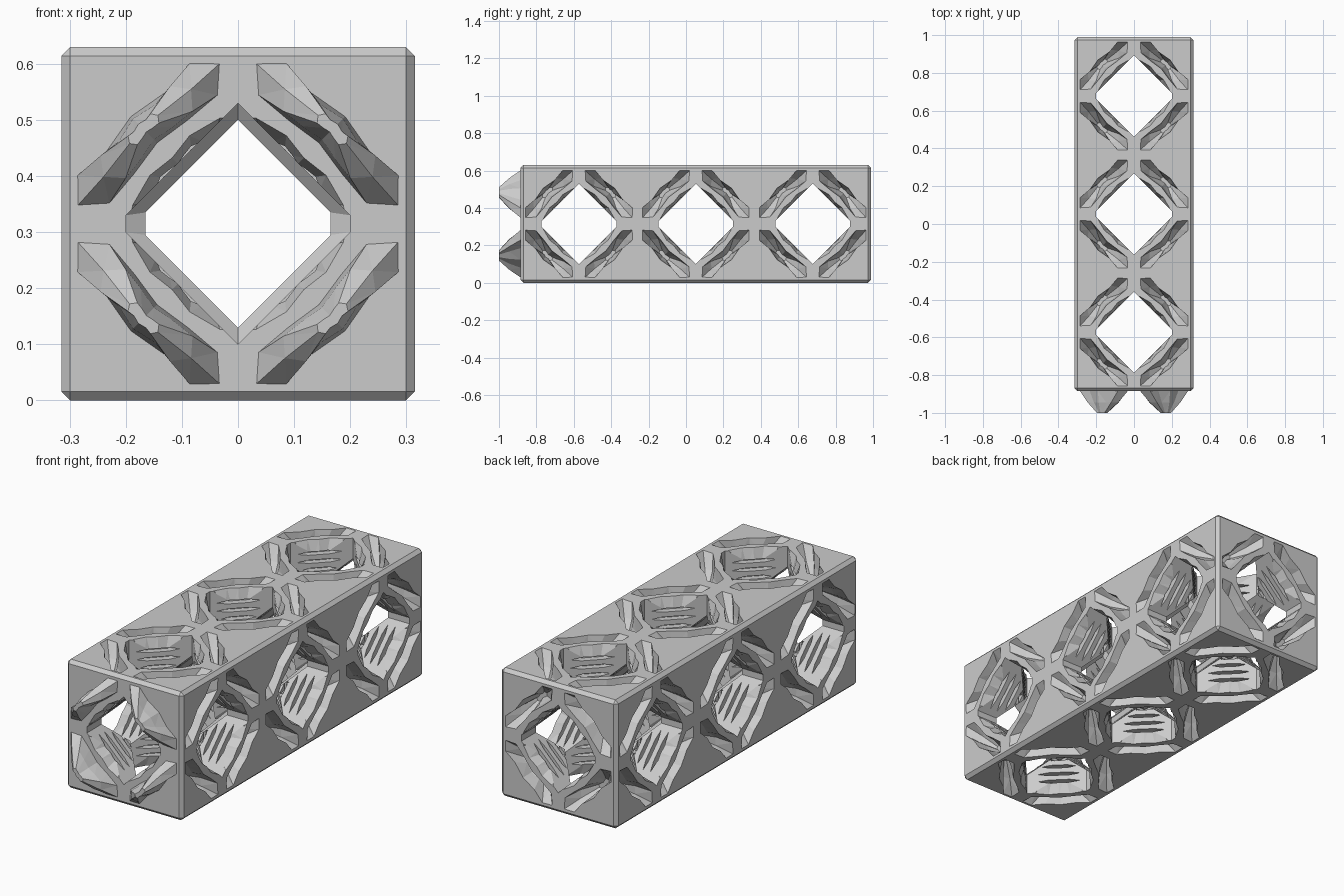
import bpy, bmesh, math
from mathutils import Vector, Matrix

cube = bpy.data.objects.get("Cube")
if cube:
    bpy.data.objects.remove(cube, do_unlink=True)

HALF = 0.315                       # half width of the square beam
PITCH = 0.625                      # length of one cell
CELLS = [0.0525 + PITCH * i for i in (-1, 0, 1)]
FRONT, BACK = CELLS[0] - PITCH / 2, CELLS[2] + PITCH / 2
X, Y, Z = Vector((1, 0, 0)), Vector((0, 1, 0)), Vector((0, 0, 1))
MID = Z * HALF

grey = bpy.data.materials.new("plain grey")
grey.use_nodes = True
colour = (0.6, 0.6, 0.6, 1)
grey.diffuse_color = colour
grey.node_tree.nodes["Principled BSDF"].inputs["Base Color"].default_value = colour


def loft(bm, rings):
    """Closed solid through rings with equal point counts."""
    loops = [[bm.verts.new(p) for p in ring] for ring in rings]
    n = len(loops[0])
    for a, b in zip(loops, loops[1:]):
        for i in range(n):
            bm.faces.new((a[i], a[(i + 1) % n], b[(i + 1) % n], b[i]))
    bm.faces.new(loops[0][::-1])
    bm.faces.new(loops[-1])


def make_object(name, bm):
    bmesh.ops.triangulate(bm, faces=[f for f in bm.faces if len(f.verts) == 4])
    bmesh.ops.recalc_face_normals(bm, faces=bm.faces)
    mesh = bpy.data.meshes.new(name)
    bm.to_mesh(mesh)
    bm.free()
    mesh.materials.append(grey)
    obj = bpy.data.objects.new(name, mesh)
    bpy.context.collection.objects.link(obj)
    return obj


def quadrants(origin, normal):
    """Four mappings of (along, radial, outward) around one opening."""
    u = Z if abs(normal.z) < 0.5 else X
    for q in range(4):
        radial = Matrix.Rotation(math.radians(45 + 90 * q), 3, normal) @ u
        along = normal.cross(radial)
        yield lambda s, t, w, r=radial, a=along: origin + a * s + r * t + normal * w


# Wavy band used for both the pockets and the prongs: (along, radial)
half_band = [(0, 0.270), (0.074, 0.257), (0.141, 0.263), (0.178, 0.225),
             (0.136, 0.188), (0.067, 0.194), (0, 0.204)]
BAND = half_band + [(-s, t) for s, t in half_band[-2:0:-1]]


def band_ring(place, width, thick, w):
    return [place(s * width, 0.243 + (t - 0.243) * thick, w) for s, t in BAND]


def pocket(bm, place):
    loft(bm, [band_ring(place, 1, 1, 0.02), band_ring(place, 1, 1, 0),
              band_ring(place, 0.62, 0.8, -0.06), band_ring(place, 0.2, 0.3, -0.115)])


def scoop(bm, place):
    """Shallow wavy hollow along the edge of an opening."""
    top = [(-0.13, 0.14), (0.13, 0.14), (0.11, 0.156), (0.05, 0.172),
           (0, 0.166), (-0.05, 0.172), (-0.11, 0.156)]
    loft(bm, [[place(s, t, 0.02) for s, t in top], [place(s, t, 0) for s, t in top],
              [place(s * 0.6, t - 0.026, -0.09) for s, t in top]])


def slits(bm, place):
    """Stack of lens shaped slits in one tunnel wall."""
    for depth, h in ((0.06, 0.1), (0.1, 0.1), (0.14, 0.08), (0.18, 0.045)):
        lens = [(-h, 0), (-h / 2, 0.008), (h / 2, 0.008),
                (h, 0), (h / 2, -0.008), (-h / 2, -0.008)]
        loft(bm, [[place(s, t, w - depth) for s, w in lens] for t in (0.13, 0.182)])


def diamond(centre, side, up, size=0.215, flat=0.2):
    """Diamond ring with its two side corners cut flat."""
    d = size - flat
    pts = [(0, size), (-flat, d), (-flat, -d), (0, -size), (flat, -d), (flat, d)]
    return [centre + side * a + up * b for a, b in pts]


# Openings by axis
doors = {
    "x": [(MID + Y * c + X * k * HALF, X * k) for c in CELLS for k in (-1, 1)],
    "y": [(MID + Y * FRONT, -Y), (MID + Y * BACK, Y)],
    "z": [(MID + Y * c + Z * k * HALF, Z * k) for c in CELLS for k in (-1, 1)],
}
cutters = []

# Tunnels
for axis, side, up, direction in (("x", Y, Z, X), ("z", X, Y, Z)):
    bm = bmesh.new()
    for c in CELLS:
        loft(bm, [diamond(MID + Y * c + direction * e, side, up) for e in (-0.4, 0.4)])
    cutters.append(make_object("tunnel_cutter_" + axis, bm))

bm = bmesh.new()
rings = [diamond(MID + Y * (FRONT - 0.1), X, Z)]
for c in CELLS[:-1]:               # narrow neck between neighbouring cells
    wall = MID + Y * (c + PITCH / 2)
    for e, size, flat in ((-0.05, 0.215, 0.2), (-0.03, 0.185, 0.165),
                          (0.03, 0.185, 0.165), (0.05, 0.215, 0.2)):
        rings.append(diamond(wall + Y * e, X, Z, size, flat))
rings.append(diamond(MID + Y * (BACK + 0.1), X, Z))
loft(bm, rings)
cutters.append(make_object("tunnel_cutter_y", bm))

# Pockets, scoops and slits around the openings
inner = [(MID + Y * (c + k * PITCH / 2), Y * k) for c in CELLS for k in (-1, 1)]
for axis, openings in doors.items():
    bm = bmesh.new()
    for origin, normal in openings:
        for place in quadrants(origin, normal):
            scoop(bm, place)
            if normal != -Y:
                pocket(bm, place)
    cutters.append(make_object("pocket_cutter_" + axis, bm))
    bm = bmesh.new()
    for origin, normal in (inner if axis == "y" else openings):
        for place in quadrants(origin, normal):
            slits(bm, place)
    cutters.append(make_object("slit_cutter_" + axis, bm))

# Beam body with chamfered edges
bm = bmesh.new()
bmesh.ops.create_cube(bm, size=1)
bmesh.ops.scale(bm, vec=(HALF * 2, BACK - FRONT, HALF * 2), verts=bm.verts)
bmesh.ops.translate(bm, vec=MID + Y * (FRONT + BACK) / 2, verts=bm.verts)
bmesh.ops.bevel(bm, geom=bm.edges[:], offset=0.016, segments=1, affect='EDGES')
beam = make_object("beam", bm)
for cutter in cutters:
    cutter.hide_render = True
    mod = beam.modifiers.new(cutter.name, 'BOOLEAN')
    mod.operation, mod.solver, mod.object = 'DIFFERENCE', 'EXACT', cutter

# Bake the cuts and drop the cutters
solid = bpy.data.meshes.new_from_object(
    beam.evaluated_get(bpy.context.evaluated_depsgraph_get()))
beam.modifiers.clear()
beam.data = solid
for cutter in cutters:
    bpy.data.objects.remove(cutter, do_unlink=True)

# Four locking prongs on the front
for i, place in enumerate(quadrants(*doors["y"][0])):
    bm = bmesh.new()
    loft(bm, [band_ring(place, 1, 1, -0.01), band_ring(place, 1, 1, 0),
              band_ring(place, 0.62, 0.8, 0.06), band_ring(place, 0.2, 0.3, 0.115)])
    make_object("front_prong_%d" % (i + 1), bm)
